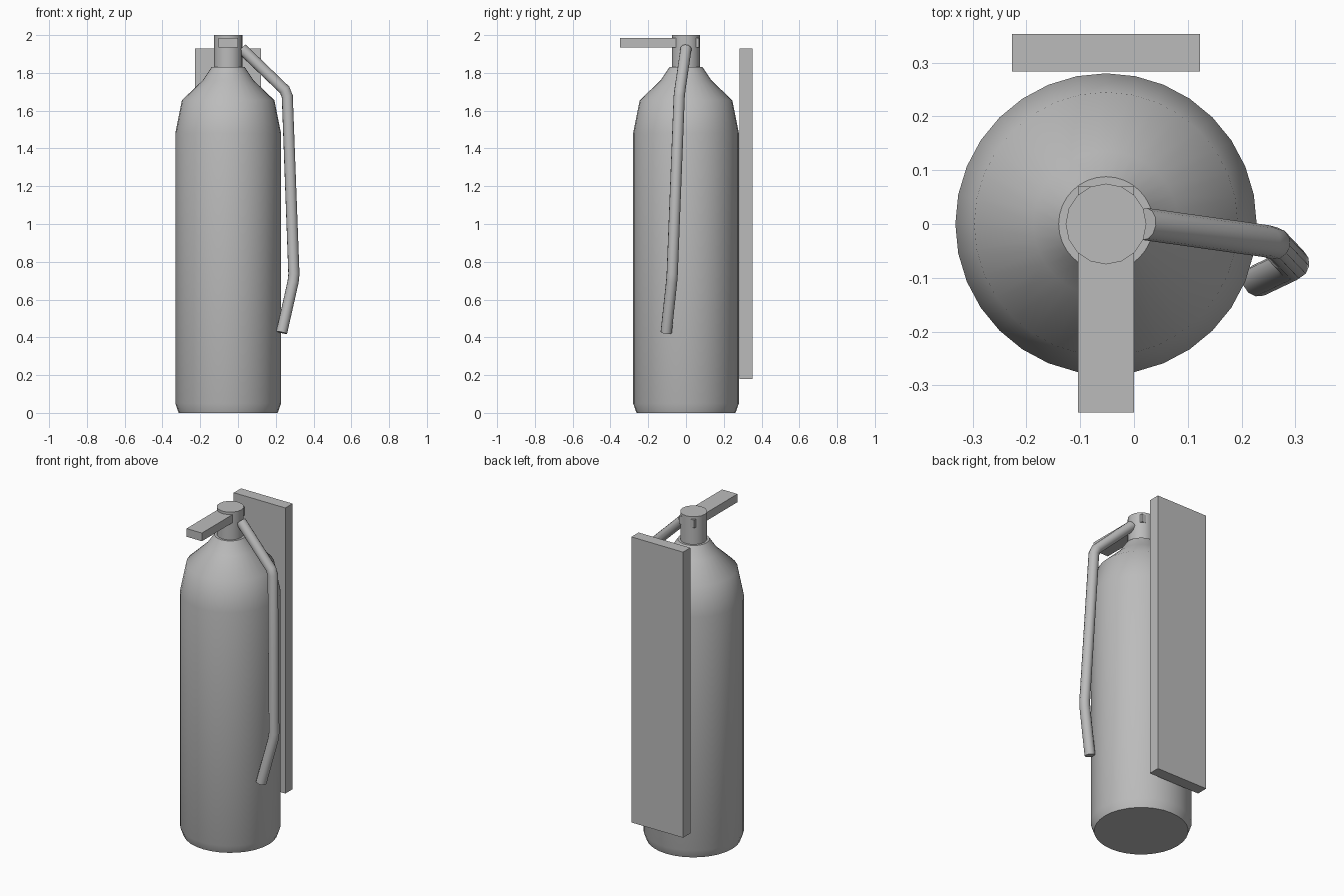
import bpy
import bmesh
import math
from mathutils import Matrix

cube = bpy.data.objects.get("Cube")
if cube:
    bpy.data.objects.remove(cube, do_unlink=True)

AXIS_X = -0.052  # the tank stands slightly off centre

grey = bpy.data.materials.new("plain grey")
grey.use_nodes = True
colour = (0.5, 0.5, 0.5, 1)
grey.diffuse_color = colour
grey.node_tree.nodes["Principled BSDF"].inputs["Base Color"].default_value = colour


def finish(obj, smooth=None):
    obj.data.materials.clear()
    obj.data.materials.append(grey)
    if smooth:
        bpy.ops.object.select_all(action="DESELECT")
        obj.select_set(True)
        bpy.context.view_layer.objects.active = obj
        bpy.ops.object.shade_smooth_by_angle(angle=math.radians(smooth))


def add_mesh(name, bm):
    bmesh.ops.recalc_face_normals(bm, faces=bm.faces)
    mesh = bpy.data.meshes.new(name)
    bm.to_mesh(mesh)
    bm.free()
    obj = bpy.data.objects.new(name, mesh)
    bpy.context.collection.objects.link(obj)
    return obj


def lathe(name, profile, sides):
    """Turn (radius, height) pairs around the tank axis and cap both ends."""
    bm = bmesh.new()
    rings = []
    for r, z in profile:
        angles = [math.tau * i / sides for i in range(sides)]
        rings.append([bm.verts.new((AXIS_X + r * math.cos(a), r * math.sin(a), z)) for a in angles])
    for low, high in zip(rings, rings[1:]):
        for i in range(sides):
            j = (i + 1) % sides
            bm.faces.new((low[i], low[j], high[j], high[i]))
    bm.faces.new(rings[0])
    bm.faces.new(rings[-1])
    finish(add_mesh(name, bm), smooth=40)


def box(name, low, high):
    bm = bmesh.new()
    size = [h - l for l, h in zip(low, high)]
    centre = [(l + h) / 2 for l, h in zip(low, high)]
    bmesh.ops.create_cube(bm, size=1, matrix=Matrix.Translation(centre) @ Matrix.Diagonal((*size, 1)))
    finish(add_mesh(name, bm))


def tube(name, path, radius):
    curve = bpy.data.curves.new(name, "CURVE")
    curve.dimensions = "3D"
    curve.bevel_depth = radius
    curve.bevel_resolution = 4
    curve.use_fill_caps = True
    spline = curve.splines.new("POLY")
    spline.points.add(len(path) - 1)
    for point, co in zip(spline.points, path):
        point.co = (*co, 1)
    obj = bpy.data.objects.new(name, curve)
    bpy.context.collection.objects.link(obj)
    bpy.ops.object.select_all(action="DESELECT")
    obj.select_set(True)
    bpy.context.view_layer.objects.active = obj
    bpy.ops.object.convert(target="MESH")
    finish(bpy.context.object, smooth=40)


# Tank with bevelled foot and tapered shoulder
lathe("tank", [(0.262, 0), (0.28, 0.05), (0.28, 1.48), (0.245, 1.655),
               (0.135, 1.76), (0.088, 1.83)], 32)

# Valve neck on top
lathe("valve_neck", [(0.075, 1.82), (0.075, 2.0)], 16)

# Lever running through the neck
box("lever", (-0.104, -0.35, 1.935), (0, 0.07, 1.985))

# Wall mounting board behind the tank
box("wall_board", (-0.227, 0.283, 0.18), (0.123, 0.353, 1.93))

# Discharge hose with softened bends
tube("hose", [(0.02, 0, 1.928), (0.247, -0.032, 1.71), (0.261, -0.036, 1.675),
              (0.296, -0.073, 0.735), (0.292, -0.076, 0.695), (0.231, -0.105, 0.425)], 0.03)
